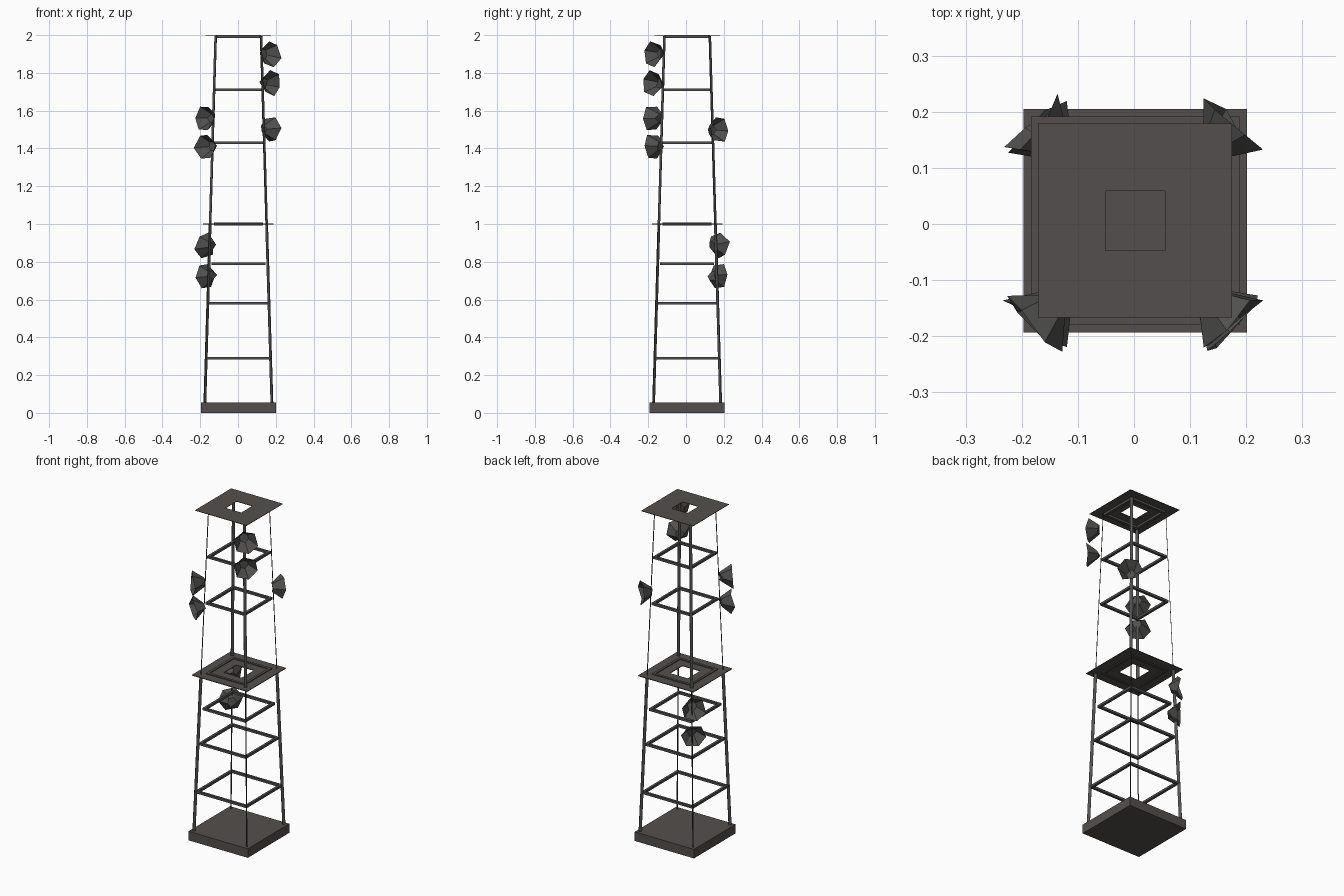
import bpy, bmesh, math, random
from mathutils import Vector, Matrix

random.seed(4)
if "Cube" in bpy.data.objects:
    bpy.data.objects.remove(bpy.data.objects["Cube"])

CENTRE = Vector((0.002, 0.006, 0))


def material(name, colour):
    m = bpy.data.materials.new(name)
    m.use_nodes = True
    m.diffuse_color = colour
    m.node_tree.nodes["Principled BSDF"].inputs["Base Color"].default_value = colour
    return m


warm_grey = material("warm_dark_grey", (0.088, 0.078, 0.074, 1))
steel_grey = material("steel_dark_grey", (0.08, 0.079, 0.077, 1))


def finish(name, bm, mat, offset=CENTRE):
    bmesh.ops.recalc_face_normals(bm, faces=bm.faces)
    mesh = bpy.data.meshes.new(name)
    bm.to_mesh(mesh)
    bm.free()
    mesh.materials.append(mat)
    obj = bpy.data.objects.new(name, mesh)
    obj.location = offset
    bpy.context.collection.objects.link(obj)
    return obj


def square(bm, half, z):
    return [bm.verts.new((sx * half, sy * half, z))
            for sx, sy in ((-1, -1), (1, -1), (1, 1), (-1, 1))]


def square_frame(name, outer, inner, bottom, top, mat):
    """Square ring with a square opening."""
    bm = bmesh.new()
    loops = [square(bm, outer, bottom), square(bm, outer, top),
             square(bm, inner, top), square(bm, inner, bottom)]
    for k in range(4):
        a, b = loops[k], loops[(k + 1) % 4]
        for i in range(4):
            j = (i + 1) % 4
            bm.faces.new((a[i], a[j], b[j], b[i]))
    return finish(name, bm, mat)


def leg(name, sx, sy, z0, z1, radial, tangential):
    """Flat strip leaning inwards along one corner of the tower."""
    out = Vector((sx, sy, 0)).normalized()
    side = Vector((-out.y, out.x, 0))
    bm = bmesh.new()
    ends = []
    for z in (z0, z1):
        half = 0.179 - 0.0295 * z
        c = Vector((sx * half, sy * half, z))
        ends.append([bm.verts.new(c + out * a * radial / 2 + side * b * tangential / 2)
                     for a, b in ((-1, -1), (1, -1), (1, 1), (-1, 1))])
    low, high = ends
    bm.faces.new(low)
    bm.faces.new(high)
    for i in range(4):
        j = (i + 1) % 4
        bm.faces.new((low[i], low[j], high[j], high[i]))
    finish(name, bm, steel_grey)


def dish(name, sx, sy, z):
    """Rough open dish facing diagonally outwards."""
    bm = bmesh.new()
    bmesh.ops.create_cone(bm, cap_ends=True, segments=6, radius1=0.026, radius2=0.07,
                          depth=0.055, matrix=Matrix.Rotation(random.uniform(0, 1), 4, "Z"))
    rim = [f for f in bm.faces if f.calc_center_median().z > 0.02]
    bmesh.ops.delete(bm, geom=rim, context="FACES_ONLY")
    for v in bm.verts:
        v.co.z += random.uniform(-0.012, 0.012)
    facing = Vector((sx, sy, random.uniform(-0.1, 0.1))).to_track_quat("Z", "Y")
    bm.transform(facing.to_matrix().to_4x4())
    finish(name, bm, steel_grey, Vector((sx * 0.157, sy * 0.158, z)))


# Base slab
bm = bmesh.new()
bmesh.ops.create_cube(bm, size=1, matrix=Matrix.Translation((0, 0, 0.0275))
                      @ Matrix.Diagonal((0.398, 0.398, 0.055, 1)))
finish("base_slab", bm, warm_grey)

# Corner legs: lower strips stand edge outwards, upper strips lie flat outwards
for sx in (-1, 1):
    for sy in (-1, 1):
        tag = ("front" if sy < 0 else "back") + ("_left" if sx > 0 else "_right")
        leg("lower_leg_" + tag, sx, sy, 0.05, 1.0, 0.017, 0.004)
        leg("upper_leg_" + tag, sx, sy, 1.0, 1.995, 0.002, 0.017)

# Horizontal brace rings
for n, (z, half) in enumerate(((0.29, 0.172), (0.58, 0.158), (0.79, 0.143), (1.0, 0.13),
                               (1.43, 0.132), (1.71, 0.126), (1.991, 0.12))):
    square_frame(f"brace_ring_{n + 1}", half, half - 0.015, z - 0.007, z + 0.007, steel_grey)

# Platforms
square_frame("middle_platform", 0.186, 0.06, 0.998, 1.002, warm_grey)
square_frame("top_platform", 0.173, 0.053, 1.997, 2.0, warm_grey)

# Dishes on the corners
for n, (sx, sy, z) in enumerate(((1, -1, 1.9), (1, -1, 1.745), (-1, -1, 1.56), (-1, -1, 1.41),
                                 (1, 1, 1.5), (-1, 1, 0.885), (-1, 1, 0.725))):
    dish(f"dish_{n + 1}", sx, sy, z)
